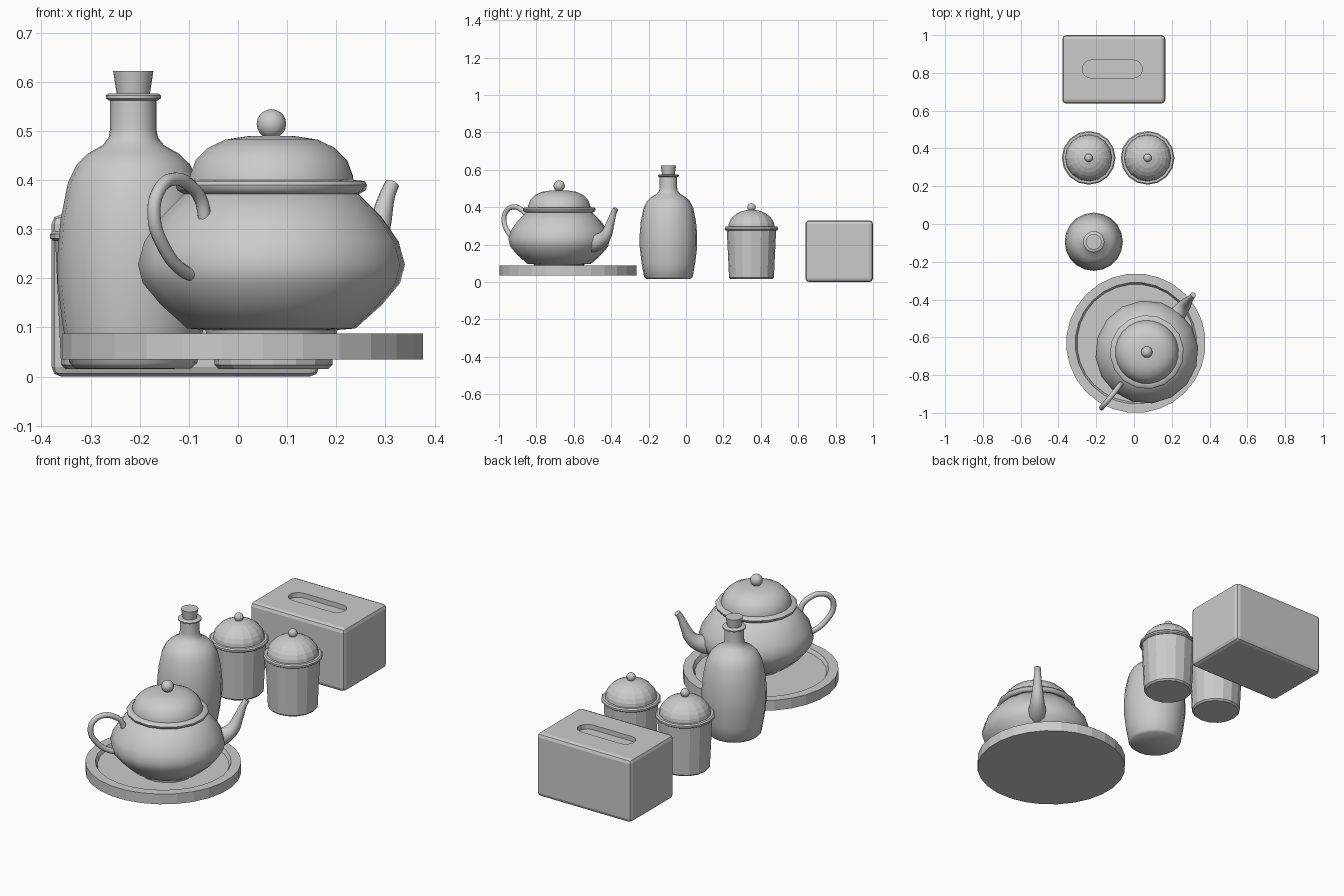
import bpy, bmesh
from math import sin, cos, pi, radians

if "Cube" in bpy.data.objects:
    bpy.data.objects.remove(bpy.data.objects["Cube"])


def finish(name, bm, loc=(0, 0, 0), smooth=None):
    bmesh.ops.recalc_face_normals(bm, faces=bm.faces)
    me = bpy.data.meshes.new(name)
    bm.to_mesh(me)
    bm.free()
    ob = bpy.data.objects.new(name, me)
    ob.location = loc
    bpy.context.collection.objects.link(ob)
    if smooth:
        bpy.ops.object.select_all(action='DESELECT')
        ob.select_set(True)
        bpy.context.view_layer.objects.active = ob
        bpy.ops.object.shade_smooth_by_angle(angle=radians(smooth))
    return ob


def lathe(name, prof, xy, n=16, phase=0.0, smooth=None):
    """Revolve (radius, z) points; radius 0 closes on the axis."""
    bm = bmesh.new()
    rings = []
    for r, z in prof:
        if r == 0:
            rings.append([bm.verts.new((0, 0, z))] * n)
        else:
            rings.append([bm.verts.new((r * cos(phase + 2 * pi * i / n),
                                        r * sin(phase + 2 * pi * i / n), z)) for i in range(n)])
    for a, b in zip(rings, rings[1:]):
        for i in range(n):
            j = (i + 1) % n
            bm.faces.new(list(dict.fromkeys((a[i], a[j], b[j], b[i]))))
    return finish(name, bm, (xy[0], xy[1], 0), smooth)


def ball(name, loc, r, n=16, smooth=40):
    bm = bmesh.new()
    bmesh.ops.create_uvsphere(bm, u_segments=n, v_segments=n // 2 + 2, radius=r)
    return finish(name, bm, loc, smooth)


def tube(name, pts, xy, angle):
    """Smooth tube through (distance, z, radius) points in a vertical plane."""
    cu = bpy.data.curves.new(name, 'CURVE')
    cu.dimensions = '3D'
    cu.bevel_depth = 1.0
    cu.bevel_resolution = 3
    cu.resolution_u = 5
    cu.use_fill_caps = True
    sp = cu.splines.new('BEZIER')
    sp.bezier_points.add(len(pts) - 1)
    for p, (d, z, r) in zip(sp.bezier_points, pts):
        p.co = (d * cos(angle), d * sin(angle), z)
        p.radius = r
        p.handle_left_type = p.handle_right_type = 'AUTO'
    ob = bpy.data.objects.new(name, cu)
    ob.location = (xy[0], xy[1], 0)
    bpy.context.collection.objects.link(ob)
    bpy.ops.object.select_all(action='DESELECT')
    ob.select_set(True)
    bpy.context.view_layer.objects.active = ob
    bpy.ops.object.convert(target='MESH')
    bpy.ops.object.shade_smooth_by_angle(angle=radians(50))


# Round tray with raised rim
lathe("tray", [(0, .035), (.369, .035), (.369, .088), (.322, .088), (.312, .07), (0, .07)],
      (.01, -.631), 28, pi / 28)

# Teapot
POT = (.068, -.678)
AIM = radians(51)
lathe("teapot_body", [(0, .07), (.13, .07), (.135, .095), (.172, .098), (.225, .145), (.263, .19),
                      (.273, .228), (.26, .275), (.225, .325), (.175, .375), (0, .378)],
      POT, 16, AIM, 45)
lathe("teapot_rim", [(0, .372), (.18, .372), (.193, .379), (.196, .39), (.19, .398),
                     (.168, .40), (0, .40)], POT, 16, AIM, 50)
lathe("teapot_lid", [(0, .395), (.168, .395), (.167, .408), (.155, .44), (.13, .465),
                     (.095, .482), (.05, .489), (0, .49)], POT, 24, AIM, 45)
ball("teapot_knob", (*POT, .514), .03)
tube("teapot_spout", [(.19, .20, .05), (.255, .212, .045), (.315, .245, .034),
                      (.35, .31, .023), (.375, .37, .016), (.39, .392, .015)], POT, AIM)
tube("teapot_handle", [(d, z, .0135) for d, z in
                       [(.24, .205), (.285, .215), (.345, .26), (.38, .33), (.36, .383),
                        (.31, .402), (.262, .388), (.228, .36), (.215, .322)]], POT, AIM + pi)

# Bottle with cork
BOT = (-.213, -.094)
lathe("bottle", [(0, .017), (.118, .017), (.13, .028), (.143, .1), (.154, .19), (.154, .25),
                 (.148, .32), (.133, .395), (.115, .432), (.092, .454), (.062, .471),
                 (.05, .487), (.047, .505), (.047, .565), (0, .565)], BOT, 20, 0, 45)
lathe("bottle_lip", [(0, .562), (.05, .562), (.056, .566), (.056, .572), (.051, .576), (0, .576)],
      BOT, 20, 0, 50)
lathe("bottle_cork", [(0, .57), (.033, .57), (.041, .622), (0, .622)], BOT, 20, 0, 40)

# Pair of lidded jars
for side, x in (("left", -.24), ("right", .072)):
    c = (x, .35)
    lathe(side + "_jar_body", [(0, .016), (.112, .016), (.12, .024), (.132, .28), (0, .28)], c, 16)
    lathe(side + "_jar_rim", [(0, .276), (.135, .276), (.142, .281), (.142, .29),
                              (.136, .296), (0, .296)], c, 16)
    lathe(side + "_jar_lid", [(0, .293)] + [(.124 * cos(a), .293 + .094 * sin(a))
          for a in (pi / 2 * k / 7 for k in range(7))] + [(0, .387)], c, 16)
    ball(side + "_jar_knob", (*c, .4), .022, 12)

# Tissue box with a rounded slot
bm = bmesh.new()
bmesh.ops.create_cube(bm, size=1)
bmesh.ops.scale(bm, vec=(.545, .362, .33), verts=bm.verts)
bmesh.ops.bevel(bm, geom=bm.edges[:], offset=.02, segments=2, profile=.5, affect='EDGES')
box = finish("tissue_box", bm, (-.107, .819, .165))

bm = bmesh.new()
pts = []
for sx, start in ((1, -pi / 2), (-1, pi / 2)):
    for k in range(9):
        a = start + pi * k / 8
        pts.append(bm.verts.new((sx * .112 + .047 * cos(a), .047 * sin(a), 0)))
face = bm.faces.new(pts)
ext = bmesh.ops.extrude_face_region(bm, geom=[face])
bmesh.ops.translate(bm, vec=(0, 0, .1),
                    verts=[v for v in ext["geom"] if isinstance(v, bmesh.types.BMVert)])
cutter = finish("slot_cutter", bm, (-.115, .82, .305))
mod = box.modifiers.new("slot", 'BOOLEAN')
mod.object = cutter
mod.operation = 'DIFFERENCE'
mod.solver = 'EXACT'
bpy.context.view_layer.objects.active = box
bpy.ops.object.modifier_apply(modifier="slot")
cutter.hide_render = True
bpy.data.objects.remove(cutter)
